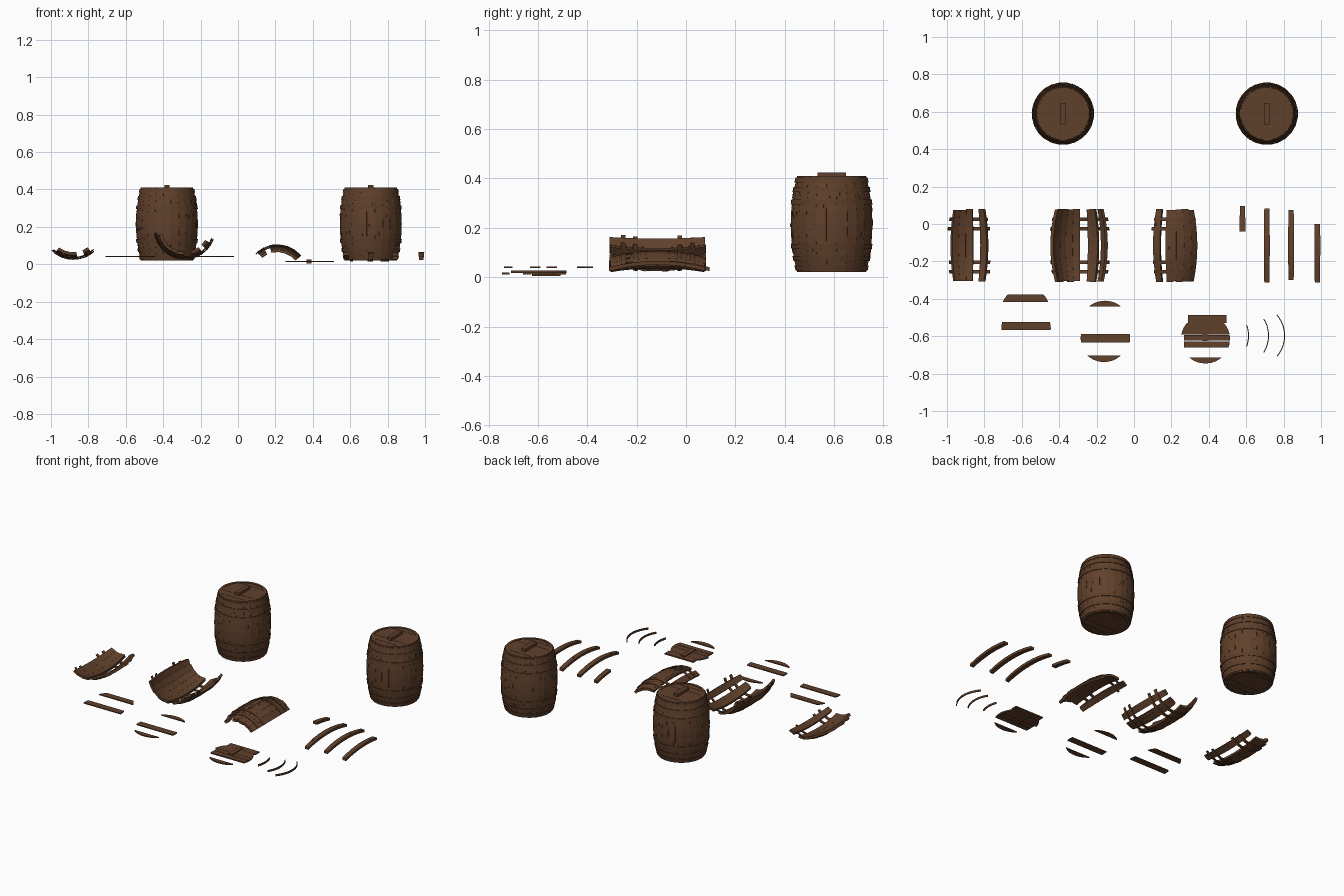
import bpy, bmesh, math, random
from mathutils import Matrix, Vector

if "Cube" in bpy.data.objects:
    bpy.data.objects.remove(bpy.data.objects["Cube"])

random.seed(4)

def material(name, rgb):
    m = bpy.data.materials.new(name)
    m.diffuse_color = (*rgb, 1)
    m.use_nodes = True
    m.node_tree.nodes["Principled BSDF"].inputs["Base Color"].default_value = m.diffuse_color
    return m

MATS = [material("oak brown", (0.118, 0.052, 0.024)),
        material("hoop brown", (0.108, 0.047, 0.021)),
        material("edge brown", (0.092, 0.041, 0.019))]
WOOD, HOOP, EDGE = range(3)
MID = 0.215                                   # height of the widest point

def radius(h):
    return 0.167 - 0.026 * (abs(h - MID) / 0.195) ** 2

def finish(bm, name, matrix=Matrix()):
    bmesh.ops.recalc_face_normals(bm, faces=bm.faces)
    me = bpy.data.meshes.new(name)
    bm.to_mesh(me)
    bm.free()
    for m in MATS:
        me.materials.append(m)
    ob = bpy.data.objects.new(name, me)
    bpy.context.collection.objects.link(ob)
    ob.matrix_world = matrix

def polar(t, r, h):
    a = math.radians(t)
    return Vector((r * math.sin(a), -r * math.cos(a), h))

def sweep(bm, rings, mat, side_mat):
    """Join quad rings into a closed bar with its own colour on the narrow sides."""
    rows = [[bm.verts.new(p) for p in ring] for ring in rings]
    for a, b in zip(rows, rows[1:]):
        for i in range(4):
            j = (i + 1) % 4
            f = bm.faces.new((a[i], a[j], b[j], b[i]))
            f.material_index = side_mat if i in (1, 3) else mat
    for row in (rows[0], rows[-1]):
        bm.faces.new(row).material_index = side_mat

def stave(bm, t, h0=0.02, h1=0.41, width=14.8, th=0.016, splinters=2):
    rings = []
    for i in range(9):
        h = h0 + (h1 - h0) * i / 8
        r, w = radius(h), width / 2
        rings.append([polar(t - w, r, h), polar(t + w, r, h),
                      polar(t + w, r - th, h), polar(t - w, r - th, h)])
    sweep(bm, rings, WOOD, WOOD)
    # small raised splinters on the wood
    for _ in range(splinters):
        c = random.uniform(h0 + 0.03, h1 - 0.05)
        s = t + random.uniform(-4, 4)
        chip = [[polar(s - 0.4, radius(h) + 0.001, h), polar(s + 0.4, radius(h) + 0.001, h),
                 polar(s + 0.4, radius(h) - 0.002, h), polar(s - 0.4, radius(h) - 0.002, h)]
                for h in (c, c + random.uniform(0.01, 0.025))]
        sweep(bm, chip, EDGE, EDGE)

def hoop(bm, h, t0, t1, width=0.02, th=0.003):
    n = max(3, round(abs(t1 - t0) / 7.5))
    rings = []
    for i in range(n + 1):
        t = t0 + (t1 - t0) * i / n
        lo, hi = h - width / 2, h + width / 2
        rings.append([polar(t, radius(lo) + th, lo), polar(t, radius(hi) + th, hi),
                      polar(t, radius(hi) - 0.001, hi), polar(t, radius(lo) - 0.001, lo)])
    sweep(bm, rings, HOOP, HOOP)

HOOPS = (0.075, 0.125, 0.305, 0.355)

def board(bm, cx, cy, z, y0, y1, r=0.135, th=0.008, left=-1.0):
    """Slice of a round lid between two chords, optionally snapped off on the left."""
    ys = [y0 + (y1 - y0) * i / 8 for i in range(9)]
    half = [math.sqrt(max(r * r - y * y, 1e-6)) for y in ys]
    pts = [(cx + w, cy + y) for w, y in zip(half, ys)]
    pts += [(cx + max(-w, left), cy + y) for w, y in reversed(list(zip(half, ys)))]
    lo = [bm.verts.new((x, y, z)) for x, y in pts]
    hi = [bm.verts.new((x, y, z + th)) for x, y in pts]
    bm.faces.new(lo)
    bm.faces.new(hi)
    for i in range(len(pts)):
        j = (i + 1) % len(pts)
        bm.faces.new((lo[i], lo[j], hi[j], hi[i]))

def block(bm, x, y, z, sx, sy, sz):
    bmesh.ops.create_cube(bm, size=1, matrix=Matrix.Translation((x, y, z))
                          @ Matrix.Diagonal((sx, sy, sz, 1)))

# Whole barrels
LID = (-0.13, -0.09, -0.042, 0.092, 0.13)
for name, x in (("left", -0.38), ("right", 0.71)):
    place = Matrix.Translation((x, 0.59, 0))
    bm = bmesh.new()
    for i in range(24):
        stave(bm, i * 15)
    finish(bm, name + "_barrel_staves", place)

    bm = bmesh.new()
    for h in HOOPS + (0.037, 0.393):
        hoop(bm, h, 0, 360)
    finish(bm, name + "_barrel_hoops", place)

    bm = bmesh.new()
    for a, b in zip(LID, LID[1:]):
        for z in (0.025, 0.399):
            board(bm, 0, 0, z, a + 0.001, b - 0.001, r=0.131)
    block(bm, 0, 0, 0.415, 0.028, 0.115, 0.02)
    finish(bm, name + "_barrel_lids", place)

def lying(x, y, z):
    """Barrel axis laid along y, centred on the widest point."""
    return (Matrix.Translation((x, y, z)) @ Matrix.Rotation(math.pi / 2, 4, 'X')
            @ Matrix.Translation((0, 0, -MID)))

# Broken shells: stave angles and hoop span (0 faces down, 180 faces up)
SHELLS = (("small_cradle_shell", (-0.88, -0.115, 0.19), (-30, -15, 0, 30), -43, 42),
          ("large_cradle_shell", (-0.285, -0.115, 0.192), (-69, -54, -39, -24, -9, 22, 29, 53), -80, 68),
          ("arched_shell", (0.21, -0.115, -0.06), (137, 152, 167, 182, 187, 213), 130, 224))
for name, pos, angles, t0, t1 in SHELLS:
    bm = bmesh.new()
    for t in angles:
        stave(bm, t, 0.018 + random.uniform(0, 0.008), 0.412 - random.uniform(0, 0.008))
    for h in HOOPS:
        hoop(bm, h, t0 + random.uniform(-3, 3), t1 + random.uniform(-3, 3), width=0.018)
    finish(bm, name, lying(*pos))

# Loose staves, whole and snapped
for name, x, y, h0, h1 in (("stave_chip", 0.58, -0.1, 0.02, 0.155),
                           ("long_stave", 0.71, -0.115, 0.018, 0.412),
                           ("middle_stave", 0.84, -0.115, 0.025, 0.4),
                           ("snapped_stave", 0.98, -0.115, 0.1, 0.412)):
    bm = bmesh.new()
    stave(bm, 180, h0, h1, width=11, splinters=1)
    finish(bm, name, lying(x, y, -0.1))

# Loose lid boards
for name, x, y, y0, y1 in (("upper_plank", -0.58, -0.468, 0.05, 0.091),
                           ("lower_plank", -0.577, -0.558, -0.008, 0.035),
                           ("round_top_board", -0.155, -0.542, 0.1, 0.132),
                           ("middle_plank", -0.153, -0.611, -0.022, 0.022),
                           ("round_bottom_board", -0.16, -0.606, -0.131, -0.098)):
    bm = bmesh.new()
    board(bm, x, y, 0.038, y0, y1, r=0.132, th=0.006)
    finish(bm, name)

# Broken lid with its cleat; the top edge is snapped off straight
bm = bmesh.new()
for y0, y1, left in ((-0.131, -0.1, -1), (-0.046, -0.012, -0.115),
                     (-0.009, 0.022, -0.115), (0.024, 0.085, -1)):
    board(bm, 0.382, -0.615, 0.011, y0, y1, r=0.131, left=left)
block(bm, 0.392, -0.508, 0.015, 0.205, 0.042, 0.008)
block(bm, 0.38, -0.567, 0.015, 0.028, 0.115, 0.02)
finish(bm, "broken_lid")

# Loose hoop pieces, bulging towards +x
for name, x, half in (("short_hoop_piece", 0.615, 20), ("middle_hoop_piece", 0.722, 32),
                      ("long_hoop_piece", 0.808, 41)):
    bm = bmesh.new()
    hoop(bm, MID, 90 - half, 90 + half, width=0.012, th=0.004)
    finish(bm, name, Matrix.Translation((x - 0.171, -0.597, 0.022 - MID)))
